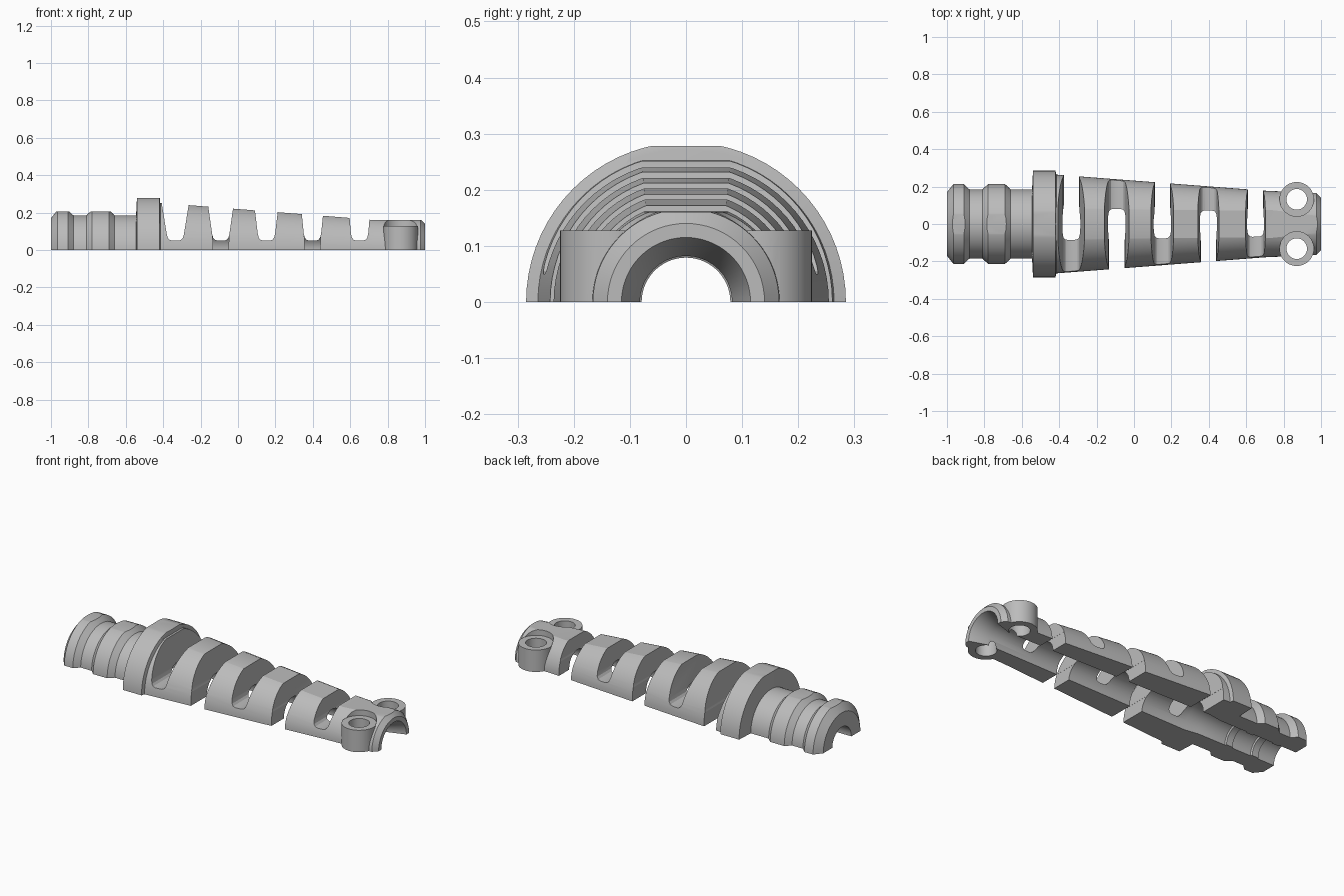
import bpy, bmesh, math
from mathutils import Matrix, Vector

if "Cube" in bpy.data.objects:
    bpy.data.objects.remove(bpy.data.objects["Cube"])

grey = bpy.data.materials.new("light grey plastic")
grey.use_nodes = True
grey.diffuse_color = (0.5, 0.5, 0.5, 1)
grey.node_tree.nodes["Principled BSDF"].inputs["Base Color"].default_value = (0.5, 0.5, 0.5, 1)


def finish(name, bm):
    bmesh.ops.recalc_face_normals(bm, faces=bm.faces)
    mesh = bpy.data.meshes.new(name)
    bm.to_mesh(mesh)
    bm.free()
    mesh.materials.append(grey)
    obj = bpy.data.objects.new(name, mesh)
    bpy.context.collection.objects.link(obj)
    return obj


def revolve(name, profile, steps=72):
    """Solid of revolution about x from (x, radius) points."""
    bm = bmesh.new()
    rings = [[bm.verts.new((x, r * math.cos(2 * math.pi * i / steps), r * math.sin(2 * math.pi * i / steps)))
              for i in range(steps)] for x, r in profile]
    for a, b in zip(rings, rings[1:]):
        for i in range(steps):
            j = (i + 1) % steps
            bm.faces.new((a[i], a[j], b[j], b[i]))
    bm.faces.new(rings[0])
    bm.faces.new(rings[-1])
    return finish(name, bm)


def prism(name, outline, y0, y1):
    """Side outline of (x, z) points pushed from y0 to y1."""
    bm = bmesh.new()
    face = bm.faces.new([bm.verts.new((x, y0, z)) for x, z in outline])
    grown = bmesh.ops.extrude_face_region(bm, geom=[face])["geom"]
    bmesh.ops.translate(bm, vec=(0, y1 - y0, 0), verts=[v for v in grown if isinstance(v, bmesh.types.BMVert)])
    return finish(name, bm)


def drum(name, x, y, radius, z0, z1):
    bm = bmesh.new()
    bmesh.ops.create_cone(bm, cap_ends=True, segments=48, radius1=radius, radius2=radius, depth=z1 - z0,
                          matrix=Matrix.Translation(Vector((x, y, (z0 + z1) / 2))))
    return finish(name, bm)


def combine(target, tool, operation):
    mod = target.modifiers.new(tool.name, "BOOLEAN")
    mod.object, mod.operation, mod.solver = tool, operation, "EXACT"
    bpy.context.view_layer.objects.active = target
    bpy.ops.object.modifier_apply(modifier=mod.name)
    bpy.data.objects.remove(tool)


# Ribbed tail, collar and tapering sleeve
body = revolve("strain_relief_half", [
    (-1, 0.17), (-0.965, 0.214), (-0.91, 0.214), (-0.88, 0.185), (-0.81, 0.185), (-0.78, 0.214),
    (-0.69, 0.214), (-0.66, 0.185), (-0.545, 0.185), (-0.54, 0.285), (-0.42, 0.285), (-0.415, 0.264),
    (0.7, 0.178), (0.975, 0.166), (1, 0.14)])

# Flats along the crown
combine(body, prism("crown_flat", [
    (-1.1, 0.207), (-0.55, 0.207), (-0.55, 0.278), (-0.417, 0.278), (-0.417, 0.252),
    (0.68, 0.165), (0.72, 0.16), (1.1, 0.16), (1.1, 0.4), (-1.1, 0.4)], -0.4, 0.4), "DIFFERENCE")

# Flexible slots: open to the split plane on alternating sides
for i, x in enumerate((-0.335, -0.092, 0.152, 0.398, 0.65)):
    half = [(0.018, 0.05), (0.032, 0.055), (0.041, 0.066), (0.046, 0.085), (0.071 - 0.003 * i, 0.24), (0.075 - 0.003 * i, 0.35)]
    outline = [(x + w, z) for w, z in half] + [(x - w, z) for w, z in reversed(half)]
    combine(body, prism("slot", outline, -0.4, 0.4), "DIFFERENCE")
    side = 1 if i % 2 == 0 else -1
    gap = [(x - 0.036, -0.1), (x + 0.036, -0.1), (x + 0.044, 0.075), (x - 0.044, 0.075)]
    combine(body, prism("gap", gap, 0, 0.4 * side), "DIFFERENCE")

# Screw bosses with seats
for side in (-1, 1):
    y = 0.132 * side
    combine(body, drum("screw_seat", 0.87, y, 0.091, 0.127, 0.4), "DIFFERENCE")
    combine(body, drum("screw_boss", 0.87, y, 0.0925, -0.05, 0.127), "UNION")
    combine(body, drum("screw_hole", 0.87, y, 0.055, -0.3, 0.4), "DIFFERENCE")

# Cable bore with grip ridges in the tail and a flared mouth
bore = [(-1.1, 0.087)]
for x in (-0.87, -0.7):
    bore += [(x - 0.025, 0.087), (x - 0.02, 0.079), (x + 0.02, 0.079), (x + 0.025, 0.087)]
bore += [(-0.5, 0.087), (-0.42, 0.1), (0.6, 0.085), (0.9, 0.082), (1, 0.115), (1.1, 0.148)]
combine(body, revolve("bore", bore), "DIFFERENCE")

# Split plane
combine(body, prism("split_plane", [(-1.2, -0.5), (1.2, -0.5), (1.2, 0), (-1.2, 0)], -0.5, 0.5), "DIFFERENCE")

bpy.ops.object.select_all(action="DESELECT")
body.select_set(True)
bpy.context.view_layer.objects.active = body
bpy.ops.object.shade_smooth_by_angle(angle=math.radians(20))
